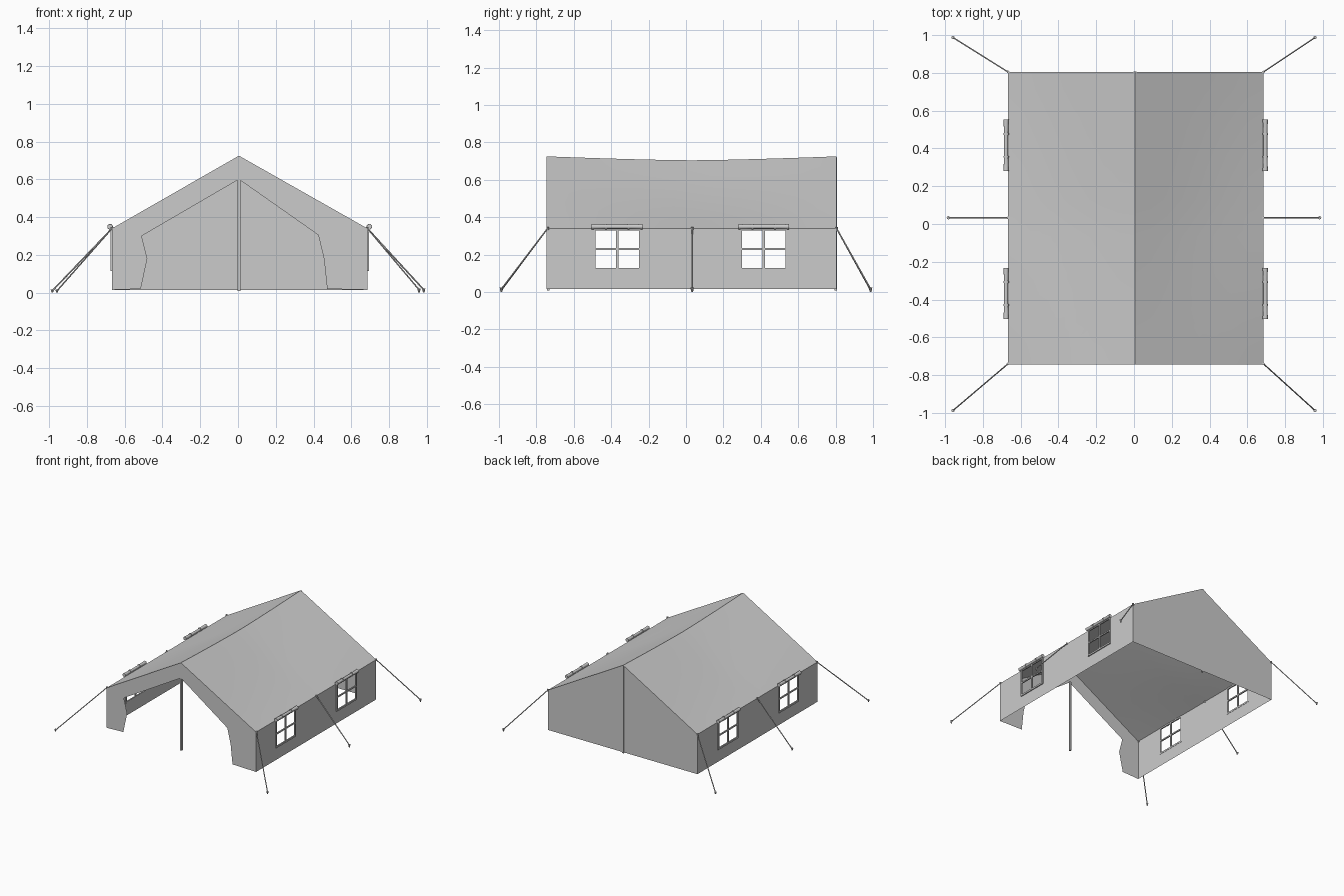
import bpy, bmesh, math
from mathutils import Vector

cube = bpy.data.objects.get("Cube")
if cube:
    bpy.data.objects.remove(cube, do_unlink=True)

LEFT, RIGHT, RIDGE_X = 0.685, -0.667, 0.005
FRONT, BACK = -0.745, 0.805
EAVE, RIDGE, HEM = 0.34, 0.725, 0.015
WINDOW_Y = (-0.368, 0.416)
WIN_W, WIN_LOW, WIN_HIGH = 0.232, 0.128, 0.33
MID_Y = (FRONT + BACK) / 2
SIDES = (("left", LEFT, 1), ("right", RIGHT, -1))


def finish(name, bm, smooth=False):
    bmesh.ops.remove_doubles(bm, verts=bm.verts, dist=0.0001)
    bmesh.ops.recalc_face_normals(bm, faces=bm.faces)
    mesh = bpy.data.meshes.new(name)
    bm.to_mesh(mesh)
    bm.free()
    obj = bpy.data.objects.new(name, mesh)
    bpy.context.collection.objects.link(obj)
    if smooth:
        bpy.ops.object.select_all(action="DESELECT")
        obj.select_set(True)
        bpy.context.view_layer.objects.active = obj
        bpy.ops.object.shade_smooth_by_angle(angle=math.radians(35))
    return obj


def add_face(bm, points):
    bm.faces.new([bm.verts.new(p) for p in points])


def add_box(bm, low, high):
    low, high = Vector(low), Vector(high)
    made = bmesh.ops.create_cube(bm, size=1)["verts"]
    bmesh.ops.scale(bm, vec=high - low, verts=made)
    bmesh.ops.translate(bm, vec=(low + high) / 2, verts=made)


def add_rod(bm, start, end, r1, r2=None, sides=8):
    start, end = Vector(start), Vector(end)
    axis = end - start
    made = bmesh.ops.create_cone(
        bm, cap_ends=True, segments=sides, radius1=r1,
        radius2=r1 if r2 is None else r2, depth=axis.length)["verts"]
    bmesh.ops.rotate(bm, matrix=axis.to_track_quat("Z", "Y").to_matrix(), verts=made)
    bmesh.ops.translate(bm, vec=(start + end) / 2, verts=made)


# Roof cloth, sagging between the end gables
def roof_point(edge_x, s, t):
    y = FRONT + (BACK - FRONT) * t
    sag = 1 - abs(2 * t - 1) ** 1.4
    z = EAVE + (RIDGE - EAVE) * s - sag * (0.021 * s + 0.012 * math.sin(math.pi * s))
    return (edge_x + (RIDGE_X - edge_x) * s, y, z)


bm = bmesh.new()
ACROSS, ALONG = 8, 16
for _, edge_x, _ in SIDES:
    for i in range(ACROSS):
        for j in range(ALONG):
            corners = ((i, j), (i + 1, j), (i + 1, j + 1), (i, j + 1))
            add_face(bm, [roof_point(edge_x, a / ACROSS, b / ALONG) for a, b in corners])
finish("roof", bm, smooth=True)

# Side walls with window openings
y_cuts = [FRONT]
for c in WINDOW_Y:
    y_cuts += [c - WIN_W / 2, c + WIN_W / 2]
y_cuts.append(BACK)
z_cuts = (HEM, WIN_LOW, WIN_HIGH, EAVE)
for side, x, _ in SIDES:
    bm = bmesh.new()
    for i in range(len(y_cuts) - 1):
        for k in range(len(z_cuts) - 1):
            if i % 2 == 1 and k == 1:
                continue
            y0, y1, z0, z1 = y_cuts[i], y_cuts[i + 1], z_cuts[k], z_cuts[k + 1]
            add_face(bm, ((x, y0, z0), (x, y1, z0), (x, y1, z1), (x, y0, z1)))
    finish(side + "_wall", bm)

# Back gable
bm = bmesh.new()
add_face(bm, [(x, BACK, z) for x, z in (
    (RIGHT, HEM), (LEFT, HEM), (LEFT, EAVE), (RIDGE_X, RIDGE), (RIGHT, EAVE))])
finish("back_wall", bm)

# Front gable with the tied-back door opening
openings = {
    "left": ((0.425, 0.305), (0.455, 0.18), (0.472, 0.02)),
    "right": ((-0.51, 0.30), (-0.48, 0.18), (-0.515, 0.02)),
}
for side, x, _ in SIDES:
    top, middle, bottom = openings[side]
    bm = bmesh.new()
    for panel in (
        ((x, EAVE), (RIDGE_X, RIDGE), (RIDGE_X, 0.6), top),
        ((x, EAVE), top, middle, (x, 0.18)),
        ((x, 0.18), middle, bottom, (x, HEM)),
    ):
        add_face(bm, [(px, FRONT, pz) for px, pz in panel])
    finish(side + "_front_flap", bm)

# Upright poles
for name, y, height in (("front_pole", FRONT + 0.008, 0.6), ("back_pole", BACK - 0.004, 0.722)):
    bm = bmesh.new()
    add_box(bm, (RIDGE_X - 0.007, y - 0.007, 0.008), (RIDGE_X + 0.007, y + 0.007, height))
    finish(name, bm)

# Window frames, glazing bars and rolled-up covers
BORDER, PROUD = 0.013, 0.008
for side, x, sign in SIDES:
    for place, c in zip(("front", "back"), WINDOW_Y):
        xs = sorted((x - sign * 0.002, x + sign * PROUD))
        y0, y1 = c - WIN_W / 2, c + WIN_W / 2
        zc = (WIN_LOW + WIN_HIGH) / 2
        bm = bmesh.new()
        for ya, yb, za, zb in (
            (y0 - BORDER, y0, WIN_LOW - BORDER, WIN_HIGH + BORDER),
            (y1, y1 + BORDER, WIN_LOW - BORDER, WIN_HIGH + BORDER),
            (y0, y1, WIN_LOW - BORDER, WIN_LOW),
            (y0, y1, WIN_HIGH, WIN_HIGH + BORDER),
            (c - 0.006, c + 0.006, WIN_LOW, WIN_HIGH),
            (y0, y1, zc - 0.005, zc + 0.005),
        ):
            add_box(bm, (xs[0], ya, za), (xs[1], yb, zb))
        finish(f"{side}_{place}_window_frame", bm)

        roll_x, roll_z, half = x + sign * 0.010, 0.349, 0.136
        bm = bmesh.new()
        stops = ((-half, 0.014), (-0.06, 0.011), (0.06, 0.011), (half, 0.014))
        for (a, ra), (b, rb) in zip(stops, stops[1:]):
            add_rod(bm, (roll_x, c + a, roll_z), (roll_x, c + b, roll_z), ra, rb, 12)
        for tie in (-0.06, 0.06):
            add_rod(bm, (roll_x, c + tie - 0.005, roll_z),
                    (roll_x, c + tie + 0.005, roll_z), 0.015, sides=12)
        finish(f"{side}_{place}_window_roll", bm, smooth=True)

# Guy ropes with eave knots and ground pegs
for side, x, sign in SIDES:
    ground = 0.016 if sign > 0 else 0.01
    for place, y, out_x, out_y in (
        ("front", FRONT + 0.005, 0.958, -0.987),
        ("middle", 0.033, 0.983, 0.033),
        ("back", BACK, 0.958, 0.987),
    ):
        top = Vector((x, y, EAVE))
        foot = Vector((sign * out_x, out_y, ground))
        bm = bmesh.new()
        add_rod(bm, top, foot, 0.004, sides=6)
        add_rod(bm, top - Vector((0, 0, 0.008)), top + Vector((0, 0, 0.008)), 0.007)
        finish(f"{side}_{place}_rope", bm, smooth=True)
        bm = bmesh.new()
        add_rod(bm, (foot.x, foot.y, 0), (foot.x, foot.y, ground + 0.007), 0.004, 0.009)
        finish(f"{side}_{place}_peg", bm, smooth=True)
